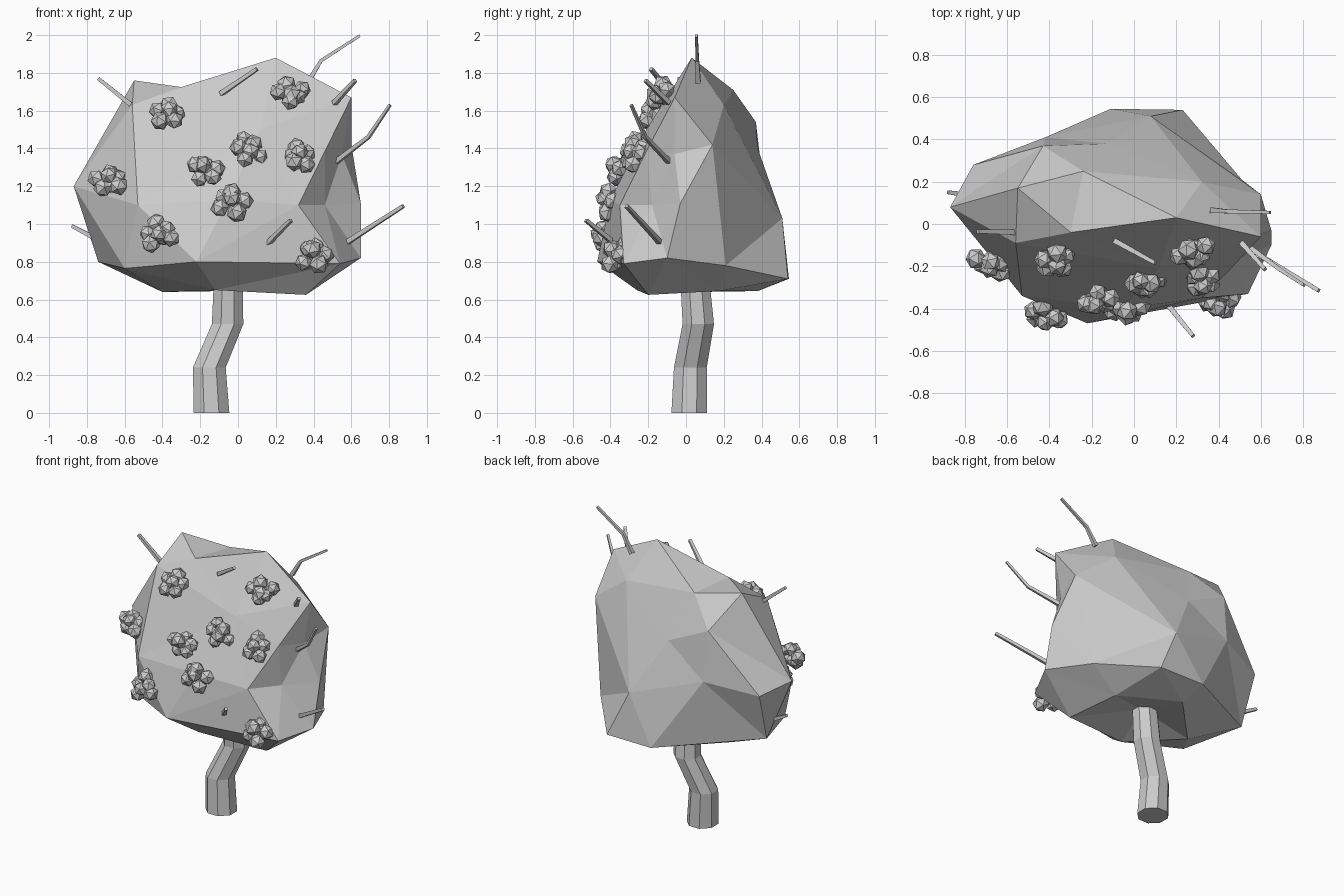
import bpy, bmesh, math, random
from mathutils import Vector, Matrix, Euler

if "Cube" in bpy.data.objects:
    bpy.data.objects.remove(bpy.data.objects["Cube"])

random.seed(4)


def finish(bm, name):
    bmesh.ops.recalc_face_normals(bm, faces=bm.faces[:])
    me = bpy.data.meshes.new(name)
    bm.to_mesh(me)
    bm.free()
    ob = bpy.data.objects.new(name, me)
    bpy.context.collection.objects.link(ob)
    return ob


def tube(name, path, radii, sides, level=False):
    """Capped flat-sided tube along a path."""
    bm = bmesh.new()
    pts = [Vector(p) for p in path]
    rings = []
    for i, p in enumerate(pts):
        d = pts[min(i + 1, len(pts) - 1)] - pts[max(i - 1, 0)]
        q = Matrix.Identity(3) if level else d.to_track_quat('Z', 'Y').to_matrix()
        ring = []
        for k in range(sides):
            a = 2 * math.pi * (k + 0.5) / sides
            ring.append(bm.verts.new(p + q @ Vector((math.cos(a), math.sin(a), 0)) * radii[i]))
        rings.append(ring)
    for a, b in zip(rings, rings[1:]):
        for k in range(sides):
            n = (k + 1) % sides
            bm.faces.new((a[k], a[n], b[n], b[k]))
    bm.faces.new(rings[0])
    bm.faces.new(rings[-1])
    return finish(bm, name)


# Trunk: bent eight-sided tube
tube("trunk", [(-.14, .017, 0), (-.152, .023, .24), (-.055, .065, .47), (-.05, .04, .8)],
     [.102, .094, .09, .08], 8, level=True)

# Canopy: faceted star-shaped lump, connected by a hull of directions
corners = [
    (.20, .03, 1.88), (-.30, -.04, 1.725), (-.55, .17, 1.76), (-.56, -.09, 1.63),
    (.60, -.06, 1.67), (-.24, .25, 1.71), (.32, .20, 1.63), (-.43, .37, 1.54),
    (-.13, .38, 1.40), (.60, .14, 1.42), (.55, -.06, 1.37), (-.76, .28, 1.14),
    (-.42, .41, 1.20), (-.87, .08, 1.20), (.08, .51, 1.03), (.65, -.03, 1.11),
    (.46, -.18, 1.10), (.32, -.35, 1.10), (-.53, -.34, 1.10), (-.05, -.40, 1.13),
    (.12, -.21, 1.50), (.46, -.21, 1.385), (-.74, .17, .80), (-.60, -.23, .765),
    (-.22, -.47, .80), (.54, -.33, .79), (.65, -.10, .82), (.51, .21, .78),
    (.23, .54, .71), (-.11, .545, .71), (-.08, .38, .645), (.295, .17, .645),
    (-.40, .05, .64), (.36, -.20, .625), (-.12, -.26, .65), (-.03, .04, .72)]
mid = Vector((-.05, .02, 1.2))
bm = bmesh.new()
target = {}
for c in corners:
    v = Vector(c) - mid
    w = Vector((v.x / .75, v.y / .5, v.z / .6)).normalized()
    target[bm.verts.new(w)] = Vector(c)
bmesh.ops.convex_hull(bm, input=bm.verts[:])
for v in bm.verts:
    v.co = target[v]
finish(bm, "canopy")

# Blossom clusters: small faceted lobes lying on the front slope
blooms = [(-.38, -.17, 1.59), (-.68, -.19, 1.23), (-.18, -.36, 1.29),
          (.05, -.27, 1.39), (.33, -.27, 1.36), (.28, -.13, 1.69),
          (-.04, -.41, 1.12), (-.42, -.43, .95), (.40, -.37, .84)]
tilt = Matrix.Rotation(math.radians(68), 3, 'X')
for i, c in enumerate(blooms):
    bm = bmesh.new()
    start = random.uniform(0, 6.28)
    for k in range(7):
        if k < 5:
            a = start + k * math.tau / 5 + random.uniform(-.25, .25)
            r = random.uniform(.04, .075)
            off = Vector((r * math.cos(a), .9 * r * math.sin(a), random.uniform(-.025, .025)))
        else:
            off = Vector((random.uniform(-.02, .02), random.uniform(-.02, .02), (.03, -.025)[k - 5]))
        spin = Euler([random.uniform(0, 6) for _ in range(3)]).to_matrix().to_4x4()
        bmesh.ops.create_icosphere(bm, subdivisions=1, radius=random.uniform(.045, .054),
                                   matrix=Matrix.Translation(Vector(c) + tilt @ off) @ spin)
    finish(bm, f"blossom_cluster_{i + 1}")

# Twigs poking out of the canopy
twigs = [
    [(-.54, -.04, 1.61), (-.74, -.035, 1.77)],
    [(-.09, -.08, 1.69), (.10, -.185, 1.82)],
    [(.51, -.09, 1.64), (.62, -.215, 1.76)],
    [(.37, .065, 1.75), (.44, .06, 1.865), (.645, .055, 1.997)],
    [(.52, -.09, 1.33), (.69, -.215, 1.46), (.805, -.29, 1.63)],
    [(.58, -.14, .905), (.875, -.315, 1.095)],
    [(.15, -.37, .89), (.28, -.53, 1.02)],
    [(-.73, .13, .91), (-.88, .15, .99)]]
for i, path in enumerate(twigs):
    tube(f"twig_{i + 1}", path, [.018, .013, .010] if len(path) == 3 else [.018, .013], 4)
